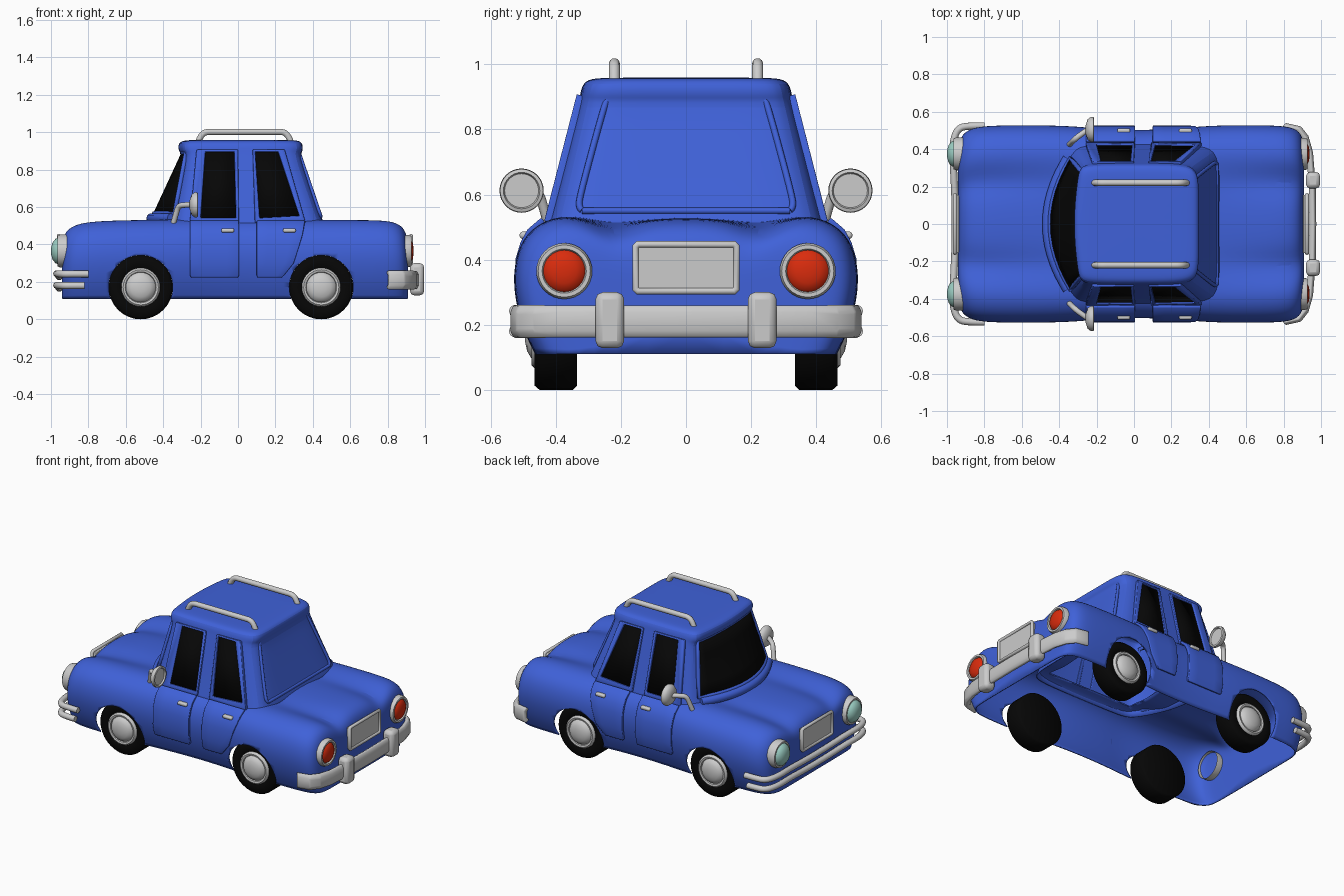
import bpy, bmesh
from math import sin, cos, pi, radians

if "Cube" in bpy.data.objects:
    bpy.data.objects.remove(bpy.data.objects["Cube"])


def material(name, rgb):
    m = bpy.data.materials.new(name)
    m.diffuse_color = (*rgb, 1)
    m.use_nodes = True
    m.node_tree.nodes["Principled BSDF"].inputs["Base Color"].default_value = m.diffuse_color
    return m


BLUE = material("blue_paint", (0.05, 0.12, 0.69))
BLACK = material("black", (0.002, 0.002, 0.002))
RED = material("red_lens", (0.7, 0.025, 0.004))
GLASS = material("pale_lens", (0.33, 0.62, 0.55))


def surface(name, rows, mat=None, wrap=False, cap0=False, cap1=False,
            subsurf=0, thick=0, bevel=0, mirror=False):
    """Skin rows of points; optionally close, cap, thicken, round and mirror."""
    bm = bmesh.new()
    g = [[bm.verts.new(p) for p in r] for r in rows]
    n = len(g[0])
    for a, b in zip(g, g[1:]):
        for i in range(n if wrap else n - 1):
            j = (i + 1) % n
            bm.faces.new((a[i], a[j], b[j], b[i]))
    if cap0:
        bm.faces.new(g[0])
    if cap1:
        bm.faces.new(g[-1])
    bmesh.ops.remove_doubles(bm, verts=bm.verts, dist=1e-5)
    bmesh.ops.recalc_face_normals(bm, faces=bm.faces)
    me = bpy.data.meshes.new(name)
    bm.to_mesh(me)
    bm.free()
    me.shade_smooth()
    me.set_sharp_from_angle(angle=radians(50))
    ob = bpy.data.objects.new(name, me)
    bpy.context.collection.objects.link(ob)
    if mat:
        me.materials.append(mat)
    if mirror:
        m = ob.modifiers.new("mirror", 'MIRROR')
        m.use_axis = (False, True, False)
    if subsurf:
        ob.modifiers.new("smooth", 'SUBSURF').levels = subsurf
        ob.modifiers["smooth"].render_levels = subsurf
    if thick:
        m = ob.modifiers.new("thickness", 'SOLIDIFY')
        m.thickness, m.offset = thick, 0
    if bevel:
        m = ob.modifiers.new("round", 'BEVEL')
        m.width, m.segments = bevel, 2
    return ob


def lathe(name, prof, c, axis, mat=None, mirror=True, n=32):
    """Spin (distance, radius) points about an x or y axis through c."""
    rows = []
    for d, r in prof:
        ring = [(r * cos(2 * pi * i / n), r * sin(2 * pi * i / n)) for i in range(n)]
        rows.append([(d, c[0] + u, c[1] + v) if axis == 'X' else (c[0] + u, d, c[1] + v)
                     for u, v in ring])
    return surface(name, [r for r, p in zip(rows, prof) if p[1]], mat, wrap=True,
                   cap0=not prof[0][1], cap1=not prof[-1][1], mirror=mirror)


def tube(name, pts, r, mat=None, closed=False):
    cu = bpy.data.curves.new(name, 'CURVE')
    cu.dimensions, cu.bevel_depth, cu.bevel_resolution = '3D', r, 3
    cu.use_fill_caps = True
    s = cu.splines.new('POLY' if closed else 'NURBS')
    s.points.add(len(pts) - 1)
    for p, q in zip(s.points, pts):
        p.co = (*q, 1)
    s.use_cyclic_u = closed
    if not closed:
        s.order_u, s.use_endpoint_u, s.resolution_u = 3, True, 5
    ob = bpy.data.objects.new(name, cu)
    bpy.context.collection.objects.link(ob)
    if mat:
        cu.materials.append(mat)


def both(pts):
    """Half outline from the centre line outwards, made whole."""
    return [(x, -y, z) for x, y, z in reversed(pts[1:])] + pts


def lerp(a, b, t):
    return a + (b - a) * t


def box(name, lo, hi, mat=None, bevel=0, mirror=False):
    rows = [[(x, lo[1], lo[2]), (x, hi[1], lo[2]), (x, hi[1], hi[2]), (x, lo[1], hi[2])]
            for x in (lo[0], hi[0])]
    return surface(name, rows, mat, wrap=True, cap0=True, cap1=True, bevel=bevel, mirror=mirror)


# Lower body shell: stations of x, half width, top height, valley depth
stations = [(-.938, .34, .34, 0), (-.936, .41, .41, .015), (-.922, .47, .465, .03),
            (-.87, .508, .502, .035), (-.77, .521, .52, .03), (-.55, .523, .525, .018),
            (-.32, .518, .528, .005), (-.2, .504, .53, 0), (.05, .494, .53, 0),
            (.25, .506, .528, 0), (.4, .52, .526, .005), (.58, .523, .525, .018),
            (.77, .521, .525, .035), (.85, .51, .512, .045), (.892, .48, .475, .035),
            (.904, .42, .41, .015), (.906, .34, .34, 0)]
section = [(0, 1), (.25, .985), (.43, .97), (.62, 1.005), (.79, 1.01), (.94, .89), (1.0, .7),
           (1.01, .48), (.96, .2), (.88, 0)]
rows = [both([(x, f * w, .11 + h * (top - .11) - (v if .3 < f < .5 else 0))
              for f, h in section]) for x, w, top, v in stations]
body = surface("body", rows, BLUE, cap0=True, cap1=True, subsurf=2, thick=.008)

# Cutters for wheel arches and the open floor of the cabin
AXLES = (-.52, .445)
cutters = [lathe("arch_cutter", [(-.7, 0), (-.7, .171), (.7, .171), (.7, 0)], (x, .171), 'Y',
                 mirror=False, n=48) for x in AXLES]
cutters.append(box("cabin_cutter", (-.27, -.36, .42), (.36, .36, .62)))
for c in cutters:
    c.hide_render = True
    c.hide_set(True)
    m = body.modifiers.new("cut", 'BOOLEAN')
    m.operation, m.object, m.solver = 'DIFFERENCE', c, 'EXACT'

# Cabin and roof: levels of z, front centre x, front corner x, half width, rear x
levels = [(.49, -.475, -.322, .428, .463), (.62, -.41, -.303, .394, .417),
          (.76, -.345, -.283, .358, .37), (.885, -.292, -.265, .326, .328),
          (.9, -.318, -.288, .322, .343), (.942, -.318, -.288, .314, .343),
          (.954, -.285, -.262, .285, .315), (.955, -.2, -.19, .2, .23)]


def ring(z, f, c, y, r):
    half = [(f, 0), (lerp(f, c, .19), .4 * y), (lerp(f, c, .65), .75 * y), (c, .94 * y),
            (c + .05, y), (.03, y), (r - .1, y), (r - .02, .93 * y), (r, .75 * y),
            (r, .35 * y), (r, 0)]
    return [(a, b, z) for a, b in half] + [(a, -b, z) for a, b in half[-2:0:-1]]


surface("cabin", [ring(*l) for l in levels], BLUE, wrap=True, cap1=True, subsurf=2, thick=.008)


def side(z):
    return lerp(.425, .326, (z - .5) / .385)


# Windshield and its frame
def shield(s, t):
    z = .565 + .325 * t
    k = (z - .49) / .395
    y = s * lerp(.35, .275, t)
    f, c, w = lerp(-.475, -.292, k), lerp(-.322, -.265, k), lerp(.428, .326, k)
    return (lerp(f, c, (y / (.93 * w)) ** 2) - .008, y, z)


surface("windshield", [[shield(i / 6 - 1, t / 4) for i in range(13)] for t in range(5)],
        BLACK, thick=.01)
tube("windshield_frame", [shield(i / 6 - 1, 0) for i in range(13)] +
     [shield(1, t) for t in (.3, .7)] + [shield(1 - i / 6, 1) for i in range(13)] +
     [shield(-1, t) for t in (.7, .3)], .013, BLUE, closed=True)
tube("cowl", [(p[0] - .015, p[1], .54) for p in (shield(i / 6 - 1, 0) for i in range(13))],
     .028, BLUE)

# Rear window surround
half = [(0, .908), (.21, .908), (.238, .9), (.252, .87), (.325, .6), (.33, .56), (.32, .552)]
tube("rear_window_frame", both([(lerp(.463, .328, (z - .49) / .395), y, z) for y, z in half]),
     .01, BLUE)
tube("rear_window_sill", [(.443, y, .55) for y in (-.32, 0, .32)], .01, BLUE)

# Doors: window frame, glass and lower panel on each side
doors = {
    "front": ([(-.258, .515), (-.222, .905), (0, .905), (.005, .515)],
              [(-.2, .54), (-.175, .893), (-.02, .893), (-.01, .54)],
              [(.225, -.25, 0), (.235, -.257, .005), (.3, -.257, .005), (.4, -.257, .005),
               (.45, -.257, .005), (.487, -.257, .005), (.522, -.257, .005)]),
    "rear": ([(.09, .515), (.078, .905), (.25, .905), (.362, .515)],
             [(.115, .54), (.092, .893), (.215, .893), (.328, .552)],
             [(.225, .105, .235), (.235, .1, .245), (.3, .1, .298), (.4, .1, .33),
              (.45, .1, .345), (.487, .1, .352), (.522, .1, .357)])}
belly = (.502, .506, .519, .517, .502, .482, .441)
for name, (outer, inner, panel) in doors.items():
    surface(name + "_door_frame", [[(x, side(z) + .003, z) for x, z in loop + loop[:1]]
                                   for loop in (outer, inner)],
            BLUE, thick=.024, bevel=.006, mirror=True)
    a, b, c, d = [(x, side(z) + .001, z) for x, z in inner]
    surface(name + "_side_window", [[a, b], [d, c]], BLACK, thick=.008, mirror=True)
    surface(name + "_door_panel", [[(lerp(l, r, i / 4), y - .002, z) for i in range(5)]
                                   for (z, l, r), y in zip(panel, belly)],
            BLUE, thick=.018, bevel=.004, mirror=True)

# Wheels
for x in AXLES:
    lathe("tyre", [(.335, 0), (.335, .158), (.347, .171), (.45, .171), (.465, .158), (.465, .112),
                   (.455, .1), (.455, 0)], (x, .171), 'Y', BLACK)
    lathe("hubcap", [(.45, .105), (.468, .103), (.475, .094), (.472, .083), (.464, .08),
                     (.476, .073), (.488, .052), (.494, .025), (.495, .005), (.495, 0)],
          (x, .171), 'Y')

# Lights
lathe("headlight_rim", [(-.89, .088), (-.95, .088), (-.966, .082), (-.966, .072), (-.955, .068)],
      (.375, .365), 'X')
lathe("headlight_lens", [(-.955, .072), (-.975, .066), (-.992, .045), (-.999, .018), (-1, 0)],
      (.375, .365), 'X', GLASS)
lathe("taillight_rim", [(.86, .086), (.914, .086), (.928, .08), (.928, .068), (.914, .063)],
      (.374, .365), 'X')
lathe("taillight_lens", [(.914, .066), (.926, .058), (.935, .038), (.939, .015), (.939, 0)],
      (.374, .365), 'X', RED)

# Plates with raised frames
for name, x, d in (("front", -.948, -1), ("rear", .915, 1)):
    box(name + "_plate", (x - .012, -.155, .305), (x + .012, .155, .445), bevel=.004)
    tube(name + "_plate_frame", [(x + d * .01, y, z) for y, z in (
        (-.155, .31), (-.148, .303), (.148, .303), (.155, .31), (.155, .44), (.148, .447),
        (-.148, .447), (-.155, .44))], .011, closed=True)

# Front bumper bars
for z, back in ((.242, -.8), (.18, -.82)):
    tube("front_bumper_bar", both([(-.955, 0, z - .015), (-.957, .14, z - .012), (-.965, .3, z),
                                   (-.972, .42, z + .002), (-.945, .515, z), (-.87, .525, z),
                                   (back, .525, z)]), .019)

# Rear bumper and overriders
path = [(.955, 0), (.952, .2), (.938, .38), (.915, .46), (.88, .505), (.8, .522)]
surface("rear_bumper", [both([(x + o, y + (o if y > .4 else 0), z) for x, y in path])
                        for z, o in ((.165, -.006), (.185, .004), (.235, .004), (.255, -.006))],
        thick=.032, bevel=.008)
box("overrider", (.92, .19, .128), (.995, .278, .3), bevel=.022, mirror=True)

# Wing mirrors, roof bars and door handles
lathe("mirror", [(-.258, 0), (-.258, .025), (-.248, .055), (-.23, .068), (-.216, .066),
                 (-.213, .056), (-.222, .052), (-.222, 0)], (.505, .612), 'X')
for s in (1, -1):
    tube("mirror_arm", [(-.345, s * .425, .515), (-.335, s * .435, .55), (-.32, s * .45, .605),
                        (-.29, s * .475, .612), (-.245, s * .505, .612)], .015)
    tube("roof_bar", [(-.212, s * .22, .95), (-.2, s * .22, .98), (-.175, s * .22, 1.002),
                      (-.13, s * .22, 1.002), (.2, s * .22, 1.002), (.245, s * .22, 1.002),
                      (.27, s * .22, .98), (.282, s * .22, .95)], .017)
for x in (-.055, .275):
    box("door_handle", (x - .034, .478, .464), (x + .034, .511, .486), bevel=.008, mirror=True)
